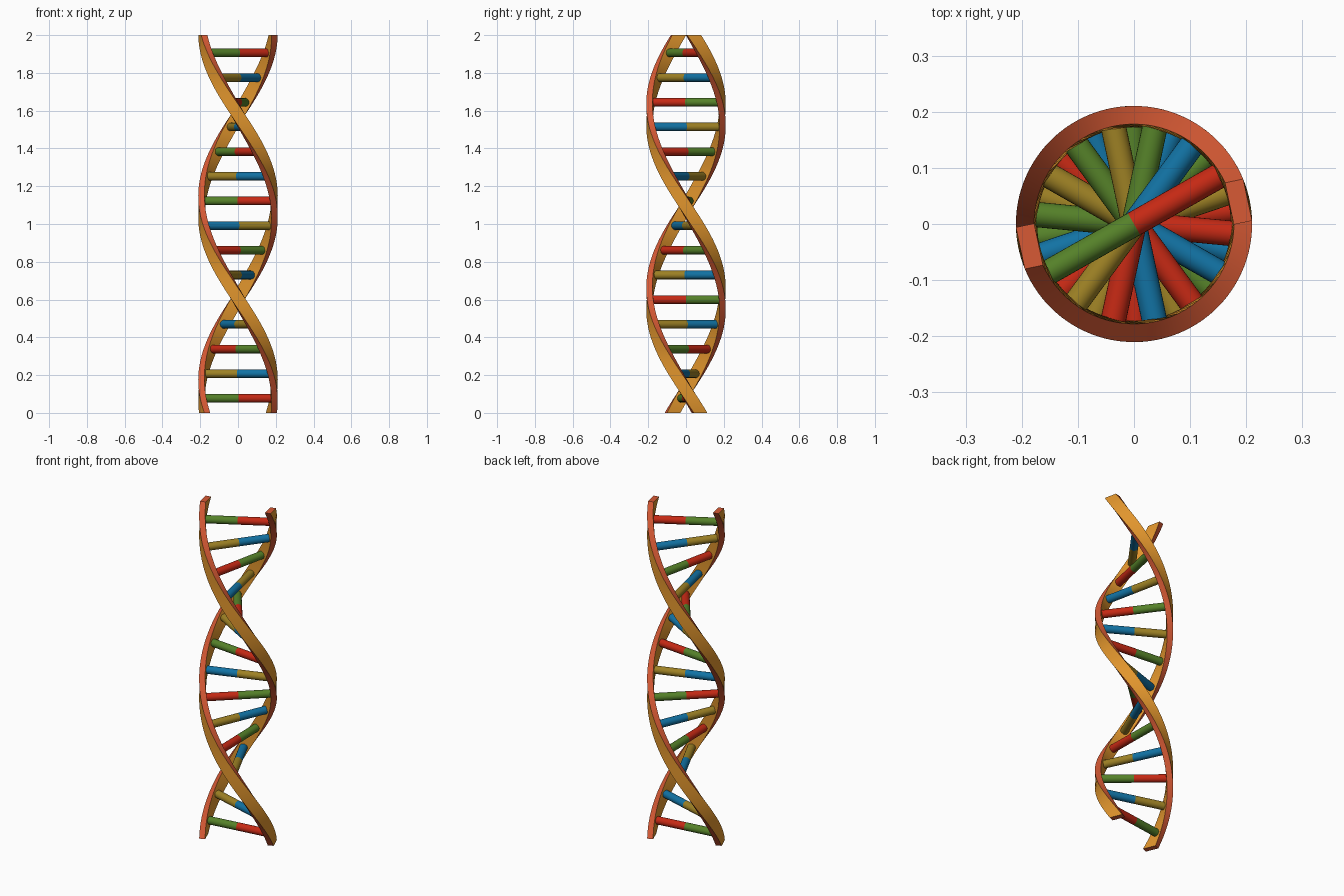
import bpy, bmesh, math
from mathutils import Matrix, Vector

if "Cube" in bpy.data.objects:
    bpy.data.objects.remove(bpy.data.objects["Cube"])


def material(name, rgb):
    m = bpy.data.materials.new(name)
    m.diffuse_color = (*rgb, 1.0)
    m.use_nodes = True
    m.node_tree.nodes["Principled BSDF"].inputs["Base Color"].default_value = m.diffuse_color
    return m


GOLD = material("gold", (0.75, 0.30, 0.026))
CORAL = material("coral", (0.68, 0.102, 0.035))
RED = material("red", (0.56, 0.022, 0.007))
GREEN = material("green", (0.091, 0.22, 0.022))
YELLOW = material("yellow", (0.34, 0.22, 0.018))
BLUE = material("blue", (0.006, 0.17, 0.37))

HEIGHT = 2.0
START, TURN = math.radians(22), math.radians(-185)   # angle at z=0, turn per unit
INNER, OUTER, HALF_W = 0.174, 0.207, 0.038
STEPS = 80


def angle_at(z):
    return START + TURN * z


def finish(bm, name, mats):
    # smooth shading with sharp corners
    bmesh.ops.recalc_face_normals(bm, faces=bm.faces)
    for f in bm.faces:
        f.smooth = True
    for e in bm.edges:
        if len(e.link_faces) == 2 and e.calc_face_angle(0) > math.radians(35):
            e.smooth = False
    me = bpy.data.meshes.new(name)
    bm.to_mesh(me)
    bm.free()
    for m in mats:
        me.materials.append(m)
    ob = bpy.data.objects.new(name, me)
    bpy.context.collection.objects.link(ob)
    return ob


# Twisted ribbon strand: a rectangle swept up the helix
def strand(name, offset):
    bm = bmesh.new()
    section = [(INNER, -HALF_W), (OUTER, -HALF_W), (OUTER, HALF_W), (INNER, HALF_W)]
    rings = []
    for i in range(STEPS + 1):
        z = HEIGHT * i / STEPS
        rot = Matrix.Rotation(angle_at(z) + offset, 3, 'Z')
        rings.append([bm.verts.new(rot @ Vector((x, y, z))) for x, y in section])
    for a, b in zip(rings, rings[1:]):
        for k in range(4):
            n = (k + 1) % 4
            f = bm.faces.new((a[k], a[n], b[n], b[k]))
            f.material_index = 0 if k in (1, 3) else 1   # broad faces gold, edges coral
    for ring in (rings[0], rings[-1]):
        bm.faces.new(ring).material_index = 1
    finish(bm, name, [GOLD, CORAL])


strand("strand_a", 0.0)
strand("strand_b", math.pi)

# Two-coloured rungs; each letter is the colour at the strand_a end
PAIRS = {"R": (RED, GREEN), "G": (GREEN, RED), "B": (BLUE, YELLOW), "Y": (YELLOW, BLUE)}
for i, key in enumerate("RBGYRYRBGYGYGBR"):
    z = 0.077 + i * 0.1306
    bm = bmesh.new()
    bmesh.ops.create_cone(bm, cap_ends=True, segments=24, radius1=0.0225, radius2=0.0225,
                          depth=0.366, matrix=Matrix.Rotation(math.pi / 2, 4, 'Y'))
    bmesh.ops.bisect_plane(bm, geom=bm.verts[:] + bm.edges[:] + bm.faces[:],
                           plane_co=(0, 0, 0), plane_no=(1, 0, 0))
    for f in bm.faces:
        f.material_index = 0 if f.calc_center_median().x > 0 else 1
    ob = finish(bm, f"rung_{i + 1}", PAIRS[key])
    ob.location.z = z
    ob.rotation_euler.z = angle_at(z)
